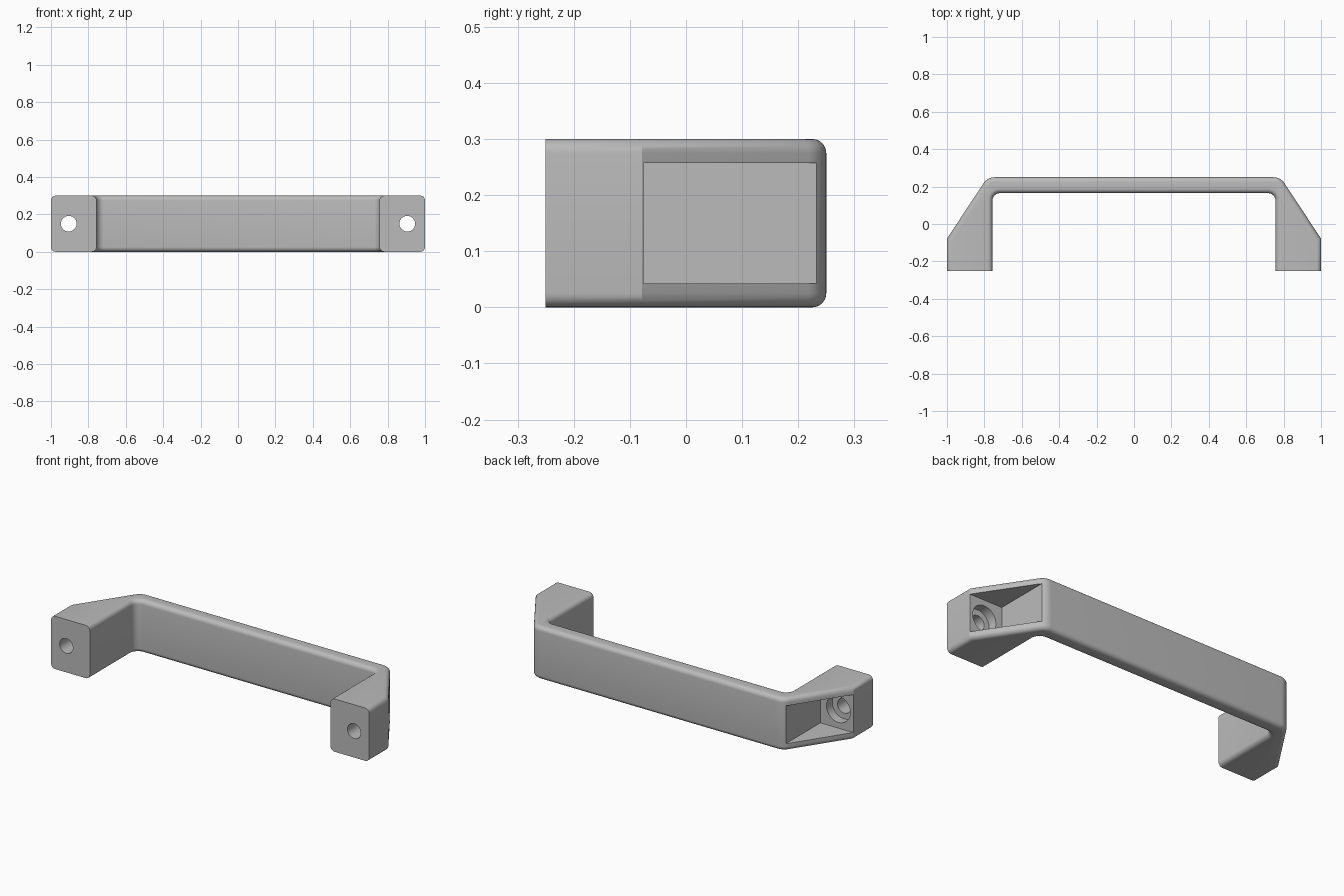
import bpy, bmesh, math
from mathutils import Vector

cube = bpy.data.objects.get("Cube")
if cube:
    bpy.data.objects.remove(cube, do_unlink=True)

HEIGHT, FRONT, BACK = 0.3, -0.25, 0.25
EDGE_ROUND = 0.025

grey = bpy.data.materials.new("satin grey")
grey.use_nodes = True
grey.diffuse_color = (0.5, 0.5, 0.5, 1)
grey.node_tree.nodes["Principled BSDF"].inputs["Base Color"].default_value = (0.5, 0.5, 0.5, 1)


def fillet(prev, corner, nxt, radius, steps=8):
    """Points of an arc that rounds a profile corner."""
    if radius == 0:
        return [corner]
    a, b = (prev - corner).normalized(), (nxt - corner).normalized()
    half = a.angle(b) / 2
    centre = corner + (a + b).normalized() * radius / math.sin(half)
    start = corner + a * radius / math.tan(half) - centre
    end = corner + b * radius / math.tan(half) - centre
    total = start.angle(end)
    return [centre + (start * math.sin(total * (1 - i / steps))
                      + end * math.sin(total * i / steps)) / math.sin(total)
            for i in range(steps + 1)]


# Handle outline: right half with corner radii, then mirrored
half = [(0.757, 0.165, 0.04), (0.757, FRONT, 0), (1, FRONT, 0),
        (1, -0.078, 0), (0.783, BACK, 0.07)]
corners = half + [(-x, y, r) for x, y, r in reversed(half)]
points = [Vector((x, y, 0)) for x, y, r in corners]
outline = []
for i, (x, y, r) in enumerate(corners):
    outline += fillet(points[i - 1], points[i], points[(i + 1) % len(points)], r)

# Extrude the outline and round its long edges, leaving mounting faces flat
bm = bmesh.new()
base = bm.faces.new([bm.verts.new(p) for p in outline])
top = bmesh.ops.extrude_face_region(bm, geom=[base])["geom"]
bmesh.ops.translate(bm, vec=(0, 0, HEIGHT),
                    verts=[v for v in top if isinstance(v, bmesh.types.BMVert)])
bmesh.ops.recalc_face_normals(bm, faces=bm.faces)
rims = [e for e in bm.edges
        if abs(e.verts[0].co.z - e.verts[1].co.z) < 1e-4
        and not all(abs(v.co.y - FRONT) < 1e-4 for v in e.verts)]
bmesh.ops.bevel(bm, geom=rims, offset=EDGE_ROUND, segments=6, profile=0.5,
                affect='EDGES', clamp_overlap=False)
mesh = bpy.data.meshes.new("pull_handle")
bm.to_mesh(mesh)
bm.free()
handle = bpy.data.objects.new("pull_handle", mesh)
bpy.context.collection.objects.link(handle)
mesh.materials.append(grey)


def cut(tool):
    """Subtract a helper object from the handle and discard it."""
    tool.hide_render = True
    tool.data.materials.append(grey)
    mod = handle.modifiers.new("cut", 'BOOLEAN')
    mod.operation, mod.solver, mod.object = 'DIFFERENCE', 'EXACT', tool
    bpy.ops.object.select_all(action='DESELECT')
    bpy.context.view_layer.objects.active = handle
    handle.select_set(True)
    bpy.ops.object.modifier_apply(modifier=mod.name)
    bpy.data.objects.remove(tool, do_unlink=True)


def bore(x, radius, y0, y1):
    bpy.ops.mesh.primitive_cylinder_add(
        vertices=40, radius=radius, depth=y1 - y0,
        location=(x, (y0 + y1) / 2, HEIGHT / 2), rotation=(math.pi / 2, 0, 0))
    cut(bpy.context.object)


# Screw pocket, counterbore and through hole in each leg
for side in (-1, 1):
    bpy.ops.mesh.primitive_cube_add(size=1, location=(side * 0.942, 0.162, HEIGHT / 2))
    pocket = bpy.context.object
    pocket.scale = (0.3, 0.476, 0.215)
    bpy.context.view_layer.update()
    cut(pocket)
    bore(side * 0.905, 0.075, -0.128, 0)
    bore(side * 0.905, 0.042, -0.3, 0)

bpy.ops.object.select_all(action='DESELECT')
handle.select_set(True)
bpy.context.view_layer.objects.active = handle
bpy.ops.object.shade_smooth_by_angle(angle=math.radians(30))
